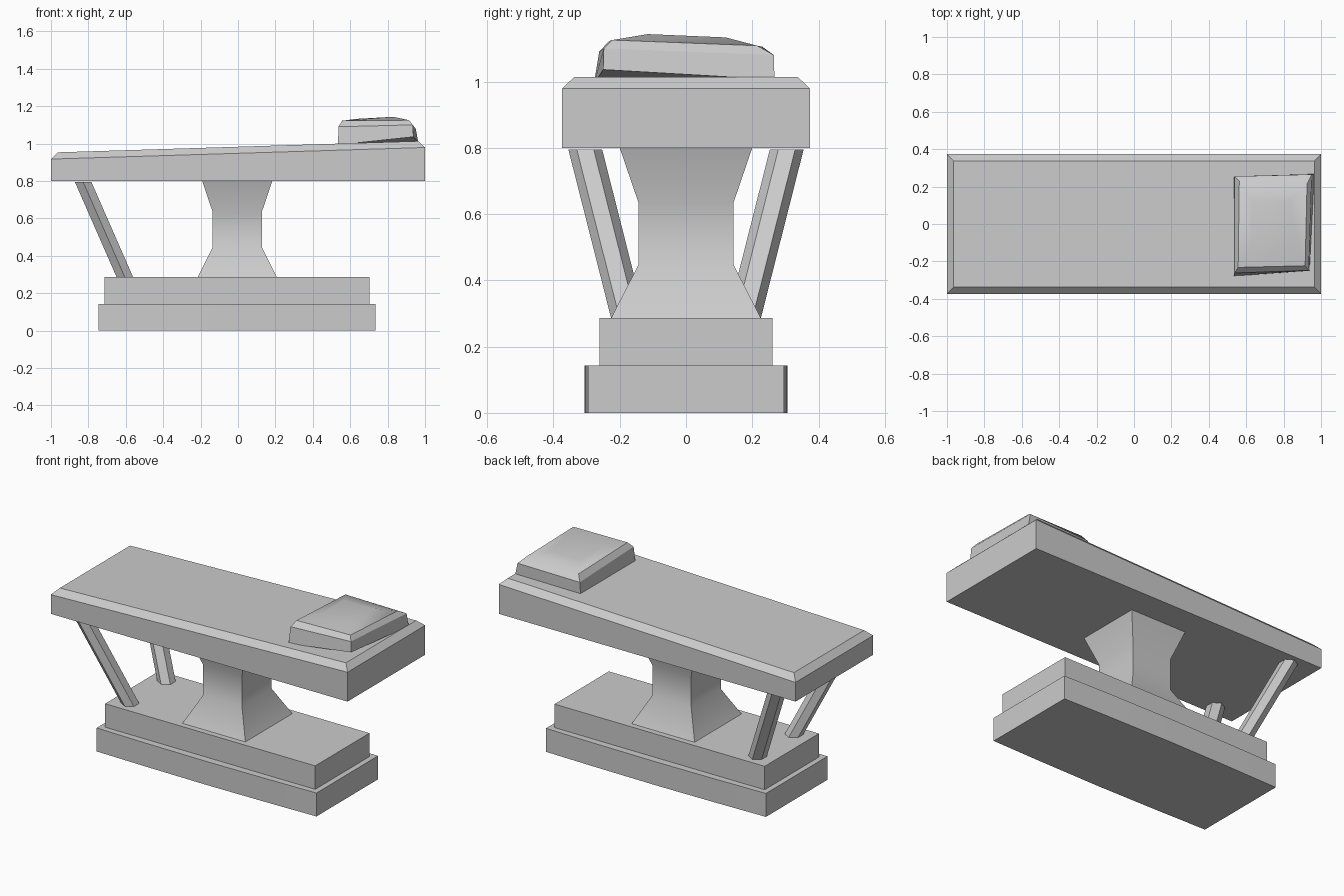
import bpy, bmesh, math

if "Cube" in bpy.data.objects:
    bpy.data.objects.remove(bpy.data.objects["Cube"])


def loft(name, rings, smooth=None):
    """Closed solid through a stack of equal-length point rings."""
    bm = bmesh.new()
    loops = [[bm.verts.new(p) for p in r] for r in rings]
    n = len(loops[0])
    for a, b in zip(loops, loops[1:]):
        for i in range(n):
            j = (i + 1) % n
            bm.faces.new((a[i], a[j], b[j], b[i]))
    bm.faces.new(loops[0][::-1])
    bm.faces.new(loops[-1])
    bmesh.ops.recalc_face_normals(bm, faces=bm.faces)
    mesh = bpy.data.meshes.new(name)
    bm.to_mesh(mesh)
    bm.free()
    ob = bpy.data.objects.new(name, mesh)
    bpy.context.collection.objects.link(ob)
    if smooth:
        bpy.ops.object.select_all(action='DESELECT')
        ob.select_set(True)
        bpy.context.view_layer.objects.active = ob
        bpy.ops.object.shade_smooth_by_angle(angle=math.radians(smooth))
    return ob


def rect(hx, hy, z, cx=0.0, slope=0.0):
    """Rectangle ring; slope raises z along x."""
    return [(cx + sx * hx, sy * hy, z + slope * sx * hx)
            for sx, sy in ((-1, -1), (1, -1), (1, 1), (-1, 1))]


# Lower plinth with gently bowed long sides
bow = [(-0.741, 0.296), (-0.4, 0.303), (0, 0.307), (0.4, 0.303), (0.741, 0.296)]
outline = [(x, -y) for x, y in bow] + [(x, y) for x, y in bow[::-1]]
loft("lower_base", [[(x - 0.005, y, z) for x, y in outline] for z in (0, 0.143)], 30)

# Upper plinth
loft("upper_base", [rect(0.708, 0.261, z, -0.005) for z in (0.143, 0.286)])

# Waisted pedestal
profile = [(0.212, 0.226, 0.286), (0.131, 0.143, 0.448),
           (0.131, 0.143, 0.633), (0.187, 0.2, 0.8)]
loft("pedestal", [rect(hx, hy, z, -0.004) for hx, hy, z in profile], 30)

# Table top: flat underside, rising upper surface, chamfered rim
loft("table_top", [rect(1, 0.374, 0.8),
                   rect(1, 0.374, 0.948, slope=0.031),
                   rect(0.964, 0.338, 0.983, slope=0.031)])

# Pair of slanted hexagonal struts
for side, label in ((-1, "front"), (1, "back")):
    rings = []
    for cx, cy, z in ((-0.605, 0.175, 0.286), (-0.828, 0.304, 0.795)):
        rings.append([(cx + 0.051 * math.sin(k * math.pi / 3),
                       side * (cy + 0.051 * math.cos(k * math.pi / 3)), z)
                      for k in range(6)])
    loft(label + "_strut", rings)

# Slightly askew, softly domed headrest cushion
loft("headrest", [
    [(0.535, -0.278, 0.993), (0.938, -0.25, 1.036), (0.964, 0.267, 1.006), (0.535, 0.25, 0.985)],
    [(0.537, -0.262, 1.09), (0.934, -0.248, 1.10), (0.95, 0.265, 1.08), (0.537, 0.255, 1.07)],
    [(0.557, -0.232, 1.122), (0.915, -0.223, 1.125), (0.925, 0.215, 1.108), (0.563, 0.23, 1.105)],
    [(0.63, -0.115, 1.132), (0.83, -0.115, 1.143), (0.83, 0.12, 1.133), (0.63, 0.12, 1.128)],
], 30)
